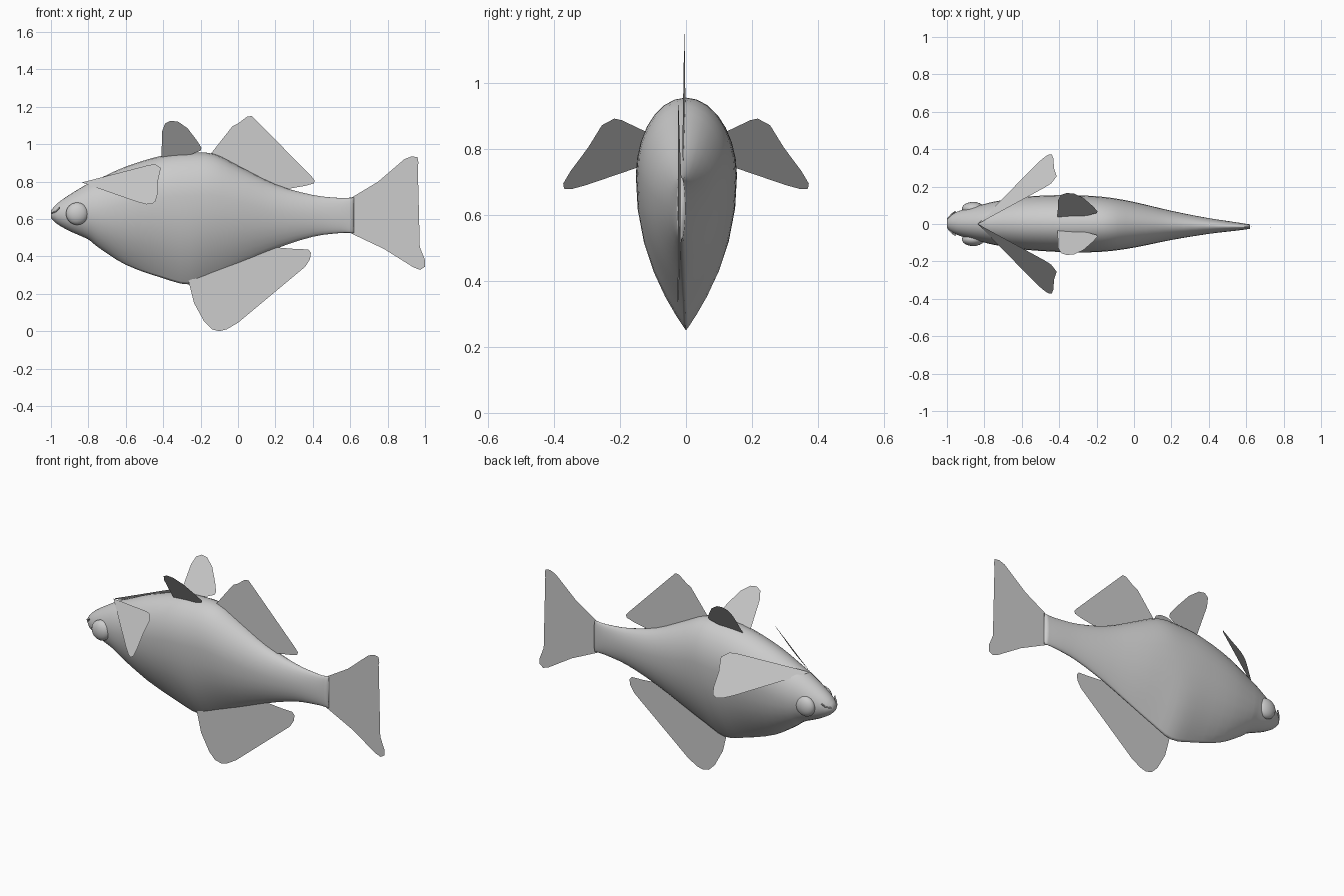
import bpy
import bmesh
import math
from mathutils import Vector

default_cube = bpy.data.objects.get("Cube")
if default_cube:
    bpy.data.objects.remove(default_cube, do_unlink=True)

# Single plain colour
grey = bpy.data.materials.new("plain grey")
grey.use_nodes = True
tone = (0.6, 0.6, 0.6, 1.0)
grey.diffuse_color = tone
grey.node_tree.nodes["Principled BSDF"].inputs["Base Color"].default_value = tone


def finish(name, bm, smooth=True):
    """Turn a bmesh into a named, coloured object."""
    mesh = bpy.data.meshes.new(name)
    bm.to_mesh(mesh)
    bm.free()
    mesh.materials.append(grey)
    for polygon in mesh.polygons:
        polygon.use_smooth = smooth
    obj = bpy.data.objects.new(name, mesh)
    bpy.context.collection.objects.link(obj)
    return obj


def spline(rows, steps):
    """Pass a smooth curve through rows of values."""
    result = []
    last = len(rows) - 1
    for i in range(last):
        before, start = rows[max(i - 1, 0)], rows[i]
        end, after = rows[i + 1], rows[min(i + 2, last)]
        for step in range(steps):
            t = step / steps
            row = []
            for a, b, c, d, in zip(before, start, end, after):
                # Slopes follow the spacing of the stations
                span = end[0] - start[0]
                slope_in = (c - a) * span / (end[0] - before[0])
                slope_out = (d - b) * span / (after[0] - start[0])
                h = t * t * (3 - 2 * t)
                row.append(b + (c - b) * h + slope_in * t * (1 - t) ** 2
                           - slope_out * t * t * (1 - t))
            result.append(row)
    result.append(rows[last])
    return result


def sway(x):
    """Slight sideways lean of the centre line towards the tail."""
    return 0.004 - 0.018 * max(0.0, min(1.0, (x + 0.5) / 1.1))


# Body: x, top, bottom, half width, relative height of the widest point
stations = [
    (-1.0, .645, .605, .022, .5),
    (-.97, .68, .575, .05, .5),
    (-.9, .73, .535, .078, .5),
    (-.8, .79, .49, .103, .52),
    (-.75, .812, .45, .115, .55),
    (-.6, .88, .355, .14, .62),
    (-.4, .94, .283, .152, .66),
    (-.26, .955, .25, .152, .67),
    (-.13, .948, .297, .143, .66),
    (0, .885, .352, .122, .64),
    (.2, .785, .44, .078, .6),
    (.4, .728, .505, .042, .55),
    (.55, .712, .525, .022, .5),
    (.62, .715, .525, .012, .5),
]
SIDES = 28
bm = bmesh.new()
rings = []
for x, top, bottom, width, peak in spline(stations, 3):
    middle = bottom + (top - bottom) * peak
    keel = max(0.0, min(1.0, (peak - 0.5) / 0.15))
    ring = []
    for i in range(SIDES):
        angle = math.tau * i / SIDES
        side, rise = math.cos(angle), math.sin(angle)
        if rise >= 0:
            z = middle + (top - middle) * rise
        else:
            # The belly narrows to a keel
            z = middle + (middle - bottom) * rise
            pointed = math.copysign(1 - abs(rise) ** 2.2, side)
            side += (pointed - side) * keel
        ring.append(bm.verts.new((x, sway(x) + width * side, z)))
    rings.append(ring)
for first, second in zip(rings, rings[1:]):
    for i in range(SIDES):
        j = (i + 1) % SIDES
        bm.faces.new((first[i], first[j], second[j], second[i]))
bm.faces.new(rings[0])
bm.faces.new(rings[-1])
bmesh.ops.recalc_face_normals(bm, faces=bm.faces)
finish("body", bm)

# Eyes: flattened domes on both sides of the head
for label, side in (("left", 1), ("right", -1)):
    bm = bmesh.new()
    bmesh.ops.create_uvsphere(bm, u_segments=20, v_segments=12, radius=0.06)
    bmesh.ops.scale(bm, vec=(1, 0.6, 1), verts=bm.verts)
    bmesh.ops.translate(bm, vec=(-.86, side * .082, .628), verts=bm.verts)
    finish(label + "_eye", bm)


def fin(name, points):
    bm = bmesh.new()
    face = bm.faces.new([bm.verts.new(p) for p in points])
    bmesh.ops.triangulate(bm, faces=[face])
    finish(name, bm, smooth=False)


# Fins on the centre line, as x and z outlines
back_outline = [(-.16, .93), (-.03, 1.095), (0, 1.11), (.05, 1.148), (.075, 1.15),
                (.11, 1.115), (.395, .825), (.41, .805), (.405, .79), (.36, .777),
                (.25, .758), (.1, .78), (0, .84)]
belly_outline = [(-.265, .27), (-.235, .15), (-.18, .05), (-.14, .01), (-.1, 0),
                 (-.06, .01), (0, .045), (.36, .345), (.385, .385), (.39, .42),
                 (.375, .437), (.3, .44), (.18, .45), (0, .4)]
tail_outline = [(.6, .71), (.75, .8), (.89, .92), (.93, .935), (.96, .93), (.965, .9),
                (.94, .79), (.9, .7), (.84, .64), (.88, .575), (.96, .48), (1, .38),
                (1, .345), (.975, .328), (.94, .34), (.78, .44), (.6, .525)]
fin("back_fin", [(x, sway(x), z) for x, z in back_outline])
fin("belly_fin", [(x, -.02 + .012 * z, z) for x, z in belly_outline])
fin("tail_fin", [(x, sway(x) - .03 * max(0, x - .62), z) for x, z in tail_outline])

# Paired fins: side fins fan out from the nape, upper fins spread in a V
nape = Vector((-.835, 0, .795))
upper_edge = Vector((.385, .21, .1))
lower_edge = Vector((.375, .37, -.115))
fan = [(0, 0), (.5, 0), (.93, 0), (1, .02), (.95, .15), (.62, .45),
       (.28, .79), (.1, .95), (0, 1), (-.05, .97), (-.06, .85), (-.03, .4)]
crest = [(-.41, .92), (-.405, 1.07), (-.39, 1.11), (-.36, 1.125), (-.32, 1.12),
         (-.27, 1.085), (-.22, 1.02), (-.195, .98), (-.2, .965), (-.25, .945)]
for label, side in (("left", 1), ("right", -1)):
    mirror = Vector((1, side, 1))
    fin(label + "_side_fin",
        [(nape + upper_edge * a + lower_edge * b) * mirror for a, b in fan])
    fin(label + "_upper_fin",
        [(x, side * (.045 + (z - .945) * .67), z) for x, z in crest])

# Mouth: a thin lip line around the snout
curve = bpy.data.curves.new("mouth_line", "CURVE")
curve.dimensions = "3D"
curve.bevel_depth = 0.004
path = curve.splines.new("POLY")
lip = [(-.955, -.06, .66), (-.975, -.046, .64), (-.996, -.022, .632),
       (-.996, .028, .632), (-.975, .052, .64), (-.955, .066, .66)]
path.points.add(len(lip) - 1)
for point, place in zip(path.points, lip):
    point.co = (*place, 1)
curve.materials.append(grey)
bpy.context.collection.objects.link(bpy.data.objects.new("mouth_line", curve))
